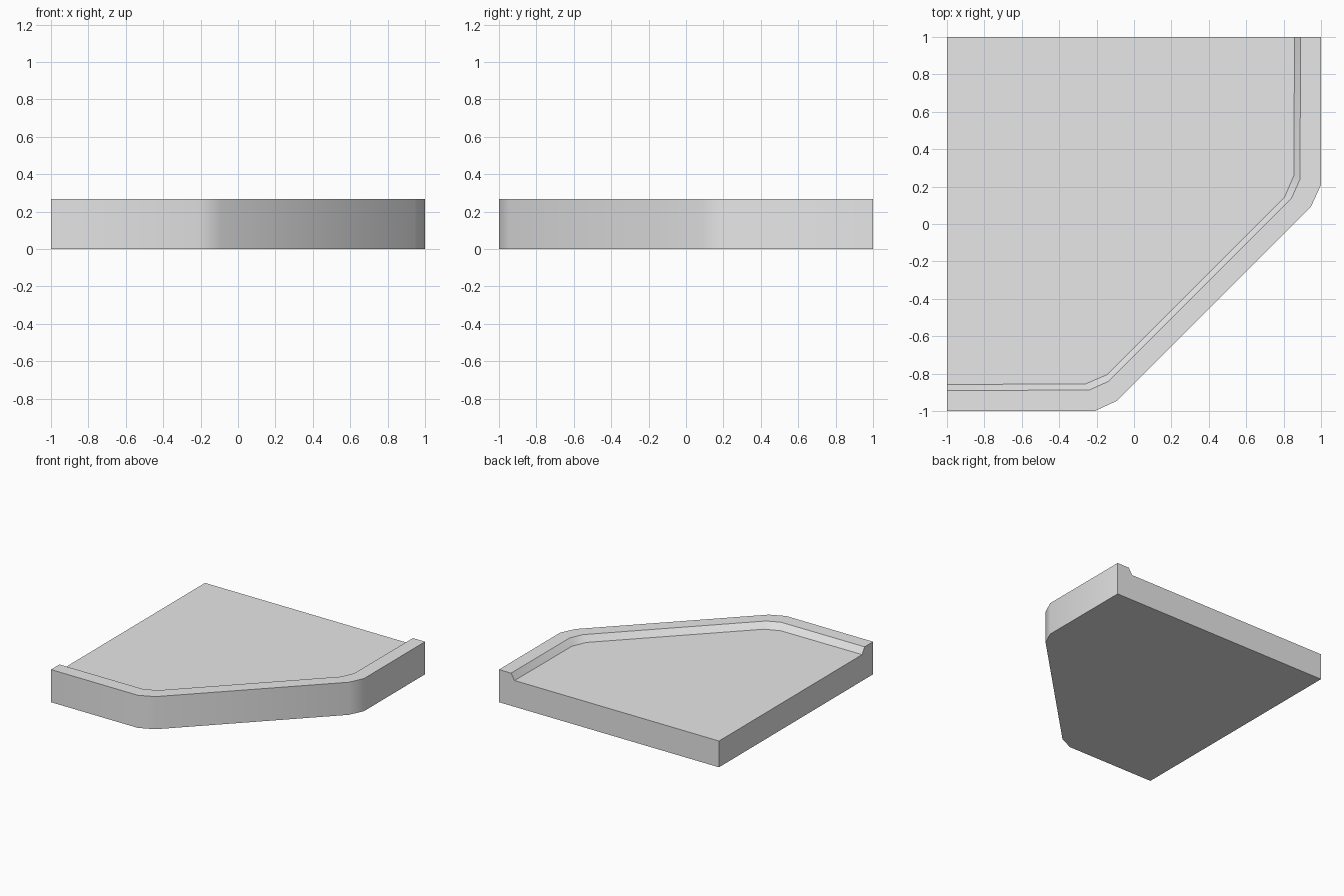
import bpy
import bmesh
import math

cube = bpy.data.objects.get("Cube")
if cube:
    bpy.data.objects.remove(cube, do_unlink=True)

RIM_Z = 0.268
FLOOR_Z = 0.216

grey = bpy.data.materials.new("plain grey")
grey.use_nodes = True
grey.diffuse_color = (0.8, 0.8, 0.8, 1)
grey.node_tree.nodes["Principled BSDF"].inputs["Base Color"].default_value = (0.8, 0.8, 0.8, 1)


def mirrored_path(half):
    """Complete a path by reflecting it across the slab's diagonal."""
    return half + [(-y, -x) for x, y in reversed(half)]


outer = mirrored_path([(-1, -1), (-0.21, -1), (-0.09, -0.945)])
rim = mirrored_path([(-1, -0.89), (-0.24, -0.888), (-0.138, -0.842)])
toe = mirrored_path([(-1, -0.858), (-0.26, -0.855), (-0.145, -0.806)])

bm = bmesh.new()


def ring(path, z):
    return [bm.verts.new((x, y, z)) for x, y in path]


# Cross-section rings: outer wall, rim top, sloped inner edge
rings = [ring(outer, 0), ring(outer, RIM_Z), ring(rim, RIM_Z), ring(toe, FLOOR_Z)]
corner_low, corner_high = ring([(-1, 1)], 0) + ring([(-1, 1)], FLOOR_Z)

for a, b in zip(rings, rings[1:]):
    for i in range(len(a) - 1):
        bm.faces.new((a[i], a[i + 1], b[i + 1], b[i]))

# Underside, floor and the two straight cut ends
bm.faces.new(rings[0] + [corner_low])
bm.faces.new(rings[-1] + [corner_high])
for end in (0, -1):
    bm.faces.new([r[end] for r in rings] + [corner_high, corner_low])
bmesh.ops.recalc_face_normals(bm, faces=bm.faces)

mesh = bpy.data.meshes.new("corner_slab")
bm.to_mesh(mesh)
bm.free()
mesh.materials.append(grey)
slab = bpy.data.objects.new("corner_slab", mesh)
bpy.context.collection.objects.link(slab)

# Soft bends along the wall, crisp rim edges
bpy.ops.object.select_all(action='DESELECT')
slab.select_set(True)
bpy.context.view_layer.objects.active = slab
bpy.ops.object.shade_smooth_by_angle(angle=math.radians(30))
